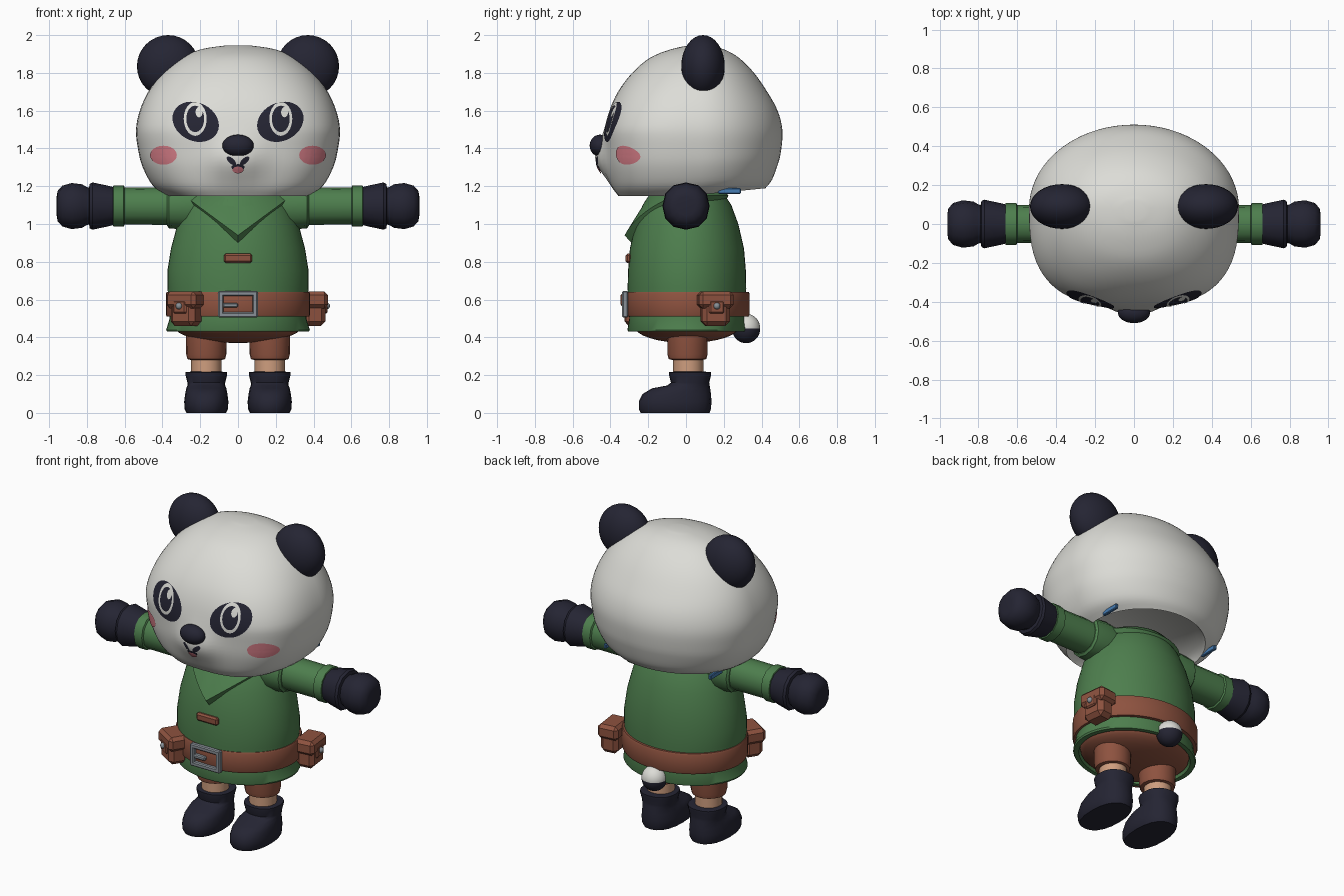
import bpy, bmesh, math
from mathutils import Vector, Matrix
from mathutils.bvhtree import BVHTree

cube = bpy.data.objects.get("Cube")
if cube:
    bpy.data.objects.remove(cube)


def material(name, *rgb):
    m = bpy.data.materials.new(name)
    m.use_nodes = True
    m.diffuse_color = (*rgb, 1)
    m.node_tree.nodes["Principled BSDF"].inputs["Base Color"].default_value = (*rgb, 1)
    return m


WHITE = material("fur white", .72, .72, .68)
DARK = material("fur navy", .018, .018, .033)
GREEN = material("tunic green", .075, .21, .075)
BROWN = material("leather brown", .27, .085, .05)
SKIN = material("skin", .62, .34, .21)
PINK = material("blush pink", .72, .22, .26)
METAL = material("metal grey", .25, .28, .31)
BLUE = material("trim blue", .06, .2, .45)


def finish(name, bm, mat, angle=40):
    bmesh.ops.recalc_face_normals(bm, faces=bm.faces[:])
    mesh = bpy.data.meshes.new(name)
    bm.to_mesh(mesh)
    bm.free()
    mesh.materials.append(mat)
    ob = bpy.data.objects.new(name, mesh)
    bpy.context.collection.objects.link(ob)
    bpy.ops.object.select_all(action="DESELECT")
    ob.select_set(True)
    bpy.context.view_layer.objects.active = ob
    bpy.ops.object.shade_smooth_by_angle(angle=math.radians(angle))
    return ob


def loft(name, rings, mat, angle=40, closed=False):
    """Skin a list of rings; cap the ends, or join last to first."""
    bm = bmesh.new()
    vs = [[bm.verts.new(p) for p in r] for r in rings]
    n = len(vs[0])
    pairs = list(zip(vs, vs[1:])) + ([(vs[-1], vs[0])] if closed else [])
    for a, b in pairs:
        for i in range(n):
            j = (i + 1) % n
            bm.faces.new((a[i], a[j], b[j], b[i]))
    if not closed:
        bm.faces.new(vs[0])
        bm.faces.new(vs[-1])
    return finish(name, bm, mat, angle)


def power(v, p):
    return math.copysign(abs(v) ** (2 / p), v)


def oval(cx, cy, z, rx, ry, n=40, p=2):
    return [Vector((cx + rx * power(math.sin(a), p), cy - ry * power(math.cos(a), p), z))
            for a in (math.tau * i / n for i in range(n))]


def ball(name, loc, radii, mat, seg=32):
    bm = bmesh.new()
    bmesh.ops.create_uvsphere(bm, u_segments=seg, v_segments=seg // 2, radius=1)
    bmesh.ops.transform(bm, matrix=Matrix.LocRotScale(Vector(loc), None, Vector(radii)), verts=bm.verts)
    return finish(name, bm, mat, 60)


def box(name, loc, size, mat, turn=0, bevel=.008):
    bm = bmesh.new()
    bmesh.ops.create_cube(bm, size=1)
    bmesh.ops.scale(bm, vec=size, verts=bm.verts)
    bmesh.ops.bevel(bm, geom=bm.edges[:], offset=bevel, segments=1, affect="EDGES")
    bmesh.ops.transform(bm, matrix=Matrix.Translation(loc) @ Matrix.Rotation(turn, 4, "Z"), verts=bm.verts)
    return finish(name, bm, mat, 30)


def smooth_levels(levels, steps=4):
    """Catmull-Rom curve through the rows of a profile."""
    pts = [Vector(r) for r in levels]
    pts = [pts[0]] + pts + [pts[-1]]
    out = []
    for a, b, c, d in zip(pts, pts[1:], pts[2:], pts[3:]):
        for k in range(steps):
            t = k / steps
            out.append(.5 * (2 * b + (c - a) * t + (2 * a - 5 * b + 4 * c - d) * t * t
                             + (3 * b - a - 3 * c + d) * t ** 3))
    return out + [pts[-1]]


# Head: height, half width, front, back
HEAD = [(1.148, .375, -.355, .42), (1.2, .45, -.385, .455), (1.3, .505, -.41, .485),
        (1.4, .53, -.42, .505), (1.5, .54, -.425, .51), (1.6, .52, -.405, .485),
        (1.7, .475, -.36, .43), (1.8, .4, -.285, .36), (1.88, .3, -.19, .28),
        (1.925, .195, -.08, .2), (1.946, .06, .02, .12)]


def head_ring(z, w, front, back, n=72):
    p = 2.8 - .7 * min(1, max(0, (z - 1.5) / .4))
    mid, ring = .08, []
    for i in range(n):
        a = math.tau * i / n
        s, c = math.sin(a), math.cos(a)
        if c > 0:
            x, y = w * power(s, p), mid - (mid - front) * power(c, p)
            y -= .065 * math.exp(-(x / .12) ** 2 - ((z - 1.345) / .11) ** 2)
        else:
            x, y = w * s, mid - (back - mid) * c
        lift = .042 * max(0, min(1, (1.35 - z) / .2)) * max(0, y / .43)
        ring.append(Vector((x, y, z + lift)))
    return ring


rings = [head_ring(*r) for r in smooth_levels(HEAD)]
recess = [Vector((v.x * .93, v.y * .93, v.z + .04)) for v in rings[0]]
head = loft("head", [recess] + rings, WHITE, 60)
skin_tree = BVHTree.FromPolygons([v.co for v in head.data.vertices],
                                 [list(f.vertices) for f in head.data.polygons])


def decal(name, cx, cz, rx, rz, mat, tilt=0, lift=.004, inner=0, n=32, rows=6):
    """Thin painted patch that follows the face."""
    bm = bmesh.new()
    grid = []
    for k in range(rows + 1):
        f = max(.02, inner + (1 - inner) * k / rows)
        row = []
        for i in range(n):
            a = math.tau * i / n
            u, v = rx * f * math.cos(a), rz * f * math.sin(a)
            x = cx + u * math.cos(tilt) - v * math.sin(tilt)
            z = cz + u * math.sin(tilt) + v * math.cos(tilt)
            hit, normal, _, _ = skin_tree.ray_cast(Vector((x, -2, z)), Vector((0, 1, 0)))
            normal = normal if normal.y < 0 else -normal
            row.append(bm.verts.new(hit + normal * lift))
        grid.append(row)
    for a, b in zip(grid, grid[1:]):
        for i in range(n):
            j = (i + 1) % n
            bm.faces.new((a[i], a[j], b[j], b[i]))
    if not inner:
        bm.faces.new(grid[0])
    ob = finish(name, bm, mat, 60)
    if sum(f.normal.y for f in ob.data.polygons) > 0:
        ob.data.flip_normals()


for side, s in (("left", 1), ("right", -1)):
    # Ears and face markings
    ball(side + "_ear", (s * .37, .09, 1.835), (.165, .115, .165), DARK)
    decal(side + "_eye_patch", s * .223, 1.54, .127, .1, DARK, s * .45)
    decal(side + "_eye_ring", s * .225, 1.555, .06, .088, WHITE, 0, .007, .78, rows=2)
    decal(side + "_eye_glint", s * .225 + .02, 1.59, .018, .027, WHITE, 0, .007, rows=2)
    decal(side + "_cheek", s * .392, 1.365, .07, .05, PINK)
    decal(side + "_lip", s * .034, 1.335, .03, .014, DARK, s * .7, rows=2)
    box(side + "_neck_trim", (s * .37, .23, 1.175), (.02, .12, .03), BLUE, 0, .004)

    # Arms: distance from the middle, radius
    def arm(name, profile, mat):
        loft(f"{side}_{name}", [[Vector((s * x, v.y, 1.095 + v.x)) for v in oval(0, 0, 0, r, r, 12, 2.2)]
                                for x, r in profile], mat, 35)
    arm("shoulder", [(.15, .11), (.27, .125), (.365, .118), (.375, .105)], GREEN)
    arm("sleeve", [(.3, .1), (.6, .098), (.605, .108), (.66, .108), (.665, .09)], GREEN)
    arm("glove_cuff", [(.65, .098), (.69, .108), (.77, .125), (.785, .118), (.79, .09)], DARK)
    arm("hand", [(.77, .095), (.80, .1), (.825, .115), (.88, .122), (.93, .108), (.955, .08), (.96, .05)], DARK)

    # Legs and boots
    x = s * .168
    loft(side + "_shorts_leg", [oval(x, .008, z, r, r, 20) for z, r in
                                ((.43, .108), (.31, .106), (.285, .1), (.28, .08))], BROWN)
    loft(side + "_shin", [oval(x, .012, z, .08, .08, 20) for z in (.19, .3)], SKIN)
    boot = [(0, .105, -.24, .125), (.02, .115, -.25, .132), (.06, .117, -.25, .135), (.1, .112, -.23, .132),
            (.13, .106, -.18, .128), (.145, .1, -.1, .125), (.16, .1, -.08, .123), (.2, .11, -.09, .133),
            (.215, .11, -.09, .133), (.218, .085, -.065, .105)]
    loft(side + "_boot", [oval(x, (f + b) / 2, z, w, (b - f) / 2, 20, 2.3) for z, w, f, b in boot], DARK, 45)

# Nose and mouth
ball("nose", (0, -.455, 1.415), (.083, .055, .058), DARK)
decal("mouth_shadow", 0, 1.302, .034, .016, DARK, rows=2)
decal("mouth", 0, 1.289, .028, .017, PINK, 0, .007, rows=2)

# Tunic, shorts and belt
tunic = [(.46, .335, .275), (.43, .345, .285), (.43, .375, .31), (.44, .38, .315), (.5, .362, .305),
         (.66, .373, .314), (.75, .374, .312), (.87, .355, .302), (1.0, .32, .272), (1.1, .275, .235),
         (1.17, .22, .19), (1.22, .15, .14)]
loft("tunic", [oval(0, .005, z, rx, ry, 48) for z, rx, ry in tunic], GREEN)
ball("shorts", (0, .005, .46), (.34, .28, .09), BROWN)
loft("belt", [oval(0, .01, z, rx, rx - .055, 48) for z, rx in
              ((.51, .35), (.51, .377), (.52, .382), (.63, .382), (.64, .377), (.64, .35))], BROWN, 40, True)

# Pointed collar hanging to the chest
def collar_ring(rx, ry, reach, top, drop, n=48):
    ring = []
    for i in range(n):
        a = math.tau * i / n
        c = math.cos(a)
        dip = max(0, 1 - abs(math.sin(a))) if c > 0 else 0
        ring.append(Vector((rx * math.sin(a), -(ry + reach * dip) * c, top - drop * dip)))
    return ring


loft("collar", [collar_ring(.17, .15, .02, 1.2, .04), collar_ring(.21, .19, .03, 1.19, .08),
                collar_ring(.285, .225, .1, 1.15, .21), collar_ring(.27, .21, .075, 1.125, .23),
                collar_ring(.17, .15, .02, 1.12, .1)], GREEN, 35, True)
ball("neck", (0, .02, 1.2), (.15, .13, .05), DARK)
box("chest_toggle", (0, -.305, .818), (.15, .03, .05), BROWN, 0, .01)

# Buckle
for name, bx, bz, w, h in (("top", 0, .632, .21, .028), ("bottom", 0, .519, .21, .028),
                           ("left", .091, .575, .028, .14), ("right", -.091, .575, .028, .14),
                           ("prong", -.04, .57, .08, .024)):
    box("buckle_" + name, (bx, -.322, bz), (w, .032, h), METAL, 0, .006)

# Belt pouches
for name, px, py, turn in (("front", -.275, -.25, -32), ("side", .4, .155, 97)):
    r = math.radians(turn)
    out = Vector((math.sin(r), -math.cos(r), 0))
    at = Vector((px, py, 0))
    box(name + "_pouch", at + Vector((0, 0, .54)), (.15, .115, .16), BROWN, r, .025)
    box(name + "_pouch_flap", at + Vector((0, 0, .598)), (.185, .135, .09), BROWN, r, .02)
    box(name + "_pouch_tab", at + out * .06 + Vector((0, 0, .56)), (.08, .02, .07), BROWN, r)
    ball(name + "_pouch_stud", at + out * .07 + Vector((0, 0, .566)), (.018, .018, .018), METAL, 12)

# Two-tone tail
tail = ball("tail", (0, .318, .447), (.075, .075, .078), WHITE)
tail.data.materials.append(DARK)
for f in tail.data.polygons:
    f.material_index = 1 if f.center.z < .447 else 0
